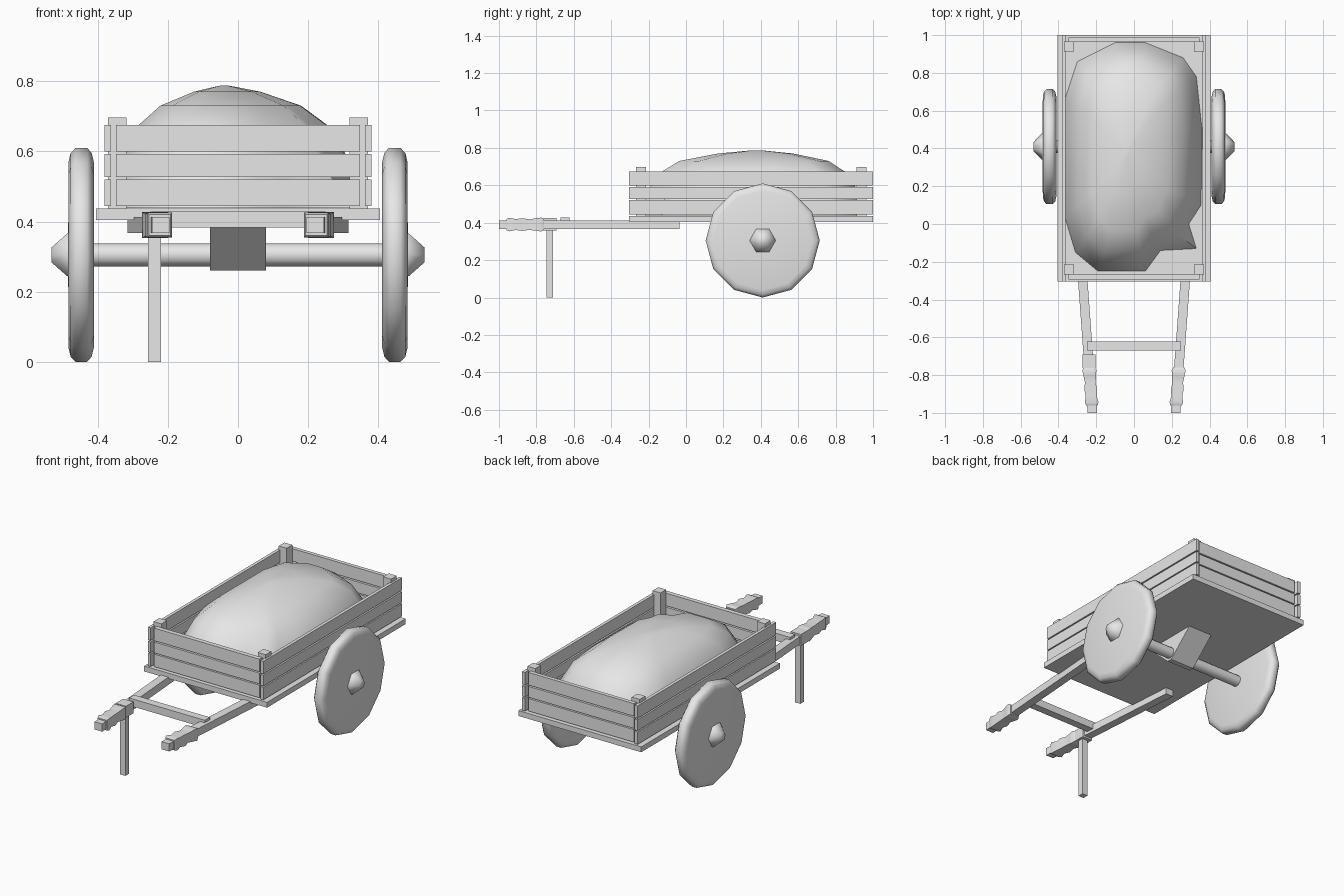
import bpy
import bmesh
from math import sin, cos, tau, radians

cube = bpy.data.objects.get("Cube")
if cube:
    bpy.data.objects.remove(cube, do_unlink=True)

COLOUR = (0.8, 0.8, 0.8, 1)
grey = bpy.data.materials.new("plain_grey")
grey.use_nodes = True
grey.diffuse_color = COLOUR
grey.node_tree.nodes["Principled BSDF"].inputs["Base Color"].default_value = COLOUR


def loft(name, rings, smooth=0):
    """Skin a list of equal point rings and cap both ends."""
    bm = bmesh.new()
    loops = [[bm.verts.new(p) for p in ring] for ring in rings]
    n = len(loops[0])
    for a, b in zip(loops, loops[1:]):
        for i in range(n):
            j = (i + 1) % n
            bm.faces.new((a[i], a[j], b[j], b[i]))
    bm.faces.new(loops[0])
    bm.faces.new(loops[-1])
    bmesh.ops.recalc_face_normals(bm, faces=bm.faces)
    mesh = bpy.data.meshes.new(name)
    bm.to_mesh(mesh)
    bm.free()
    mesh.materials.append(grey)
    obj = bpy.data.objects.new(name, mesh)
    bpy.context.collection.objects.link(obj)
    if smooth:
        bpy.ops.object.select_all(action='DESELECT')
        obj.select_set(True)
        bpy.context.view_layer.objects.active = obj
        bpy.ops.object.shade_smooth_by_angle(angle=radians(smooth))
    return obj


def square(x, y, z, hx, hz):
    """Rectangle in the xz plane."""
    return [(x - hx, y, z - hz), (x + hx, y, z - hz), (x + hx, y, z + hz), (x - hx, y, z + hz)]


def box(name, x, y, z):
    """Box from (min, max) pairs."""
    cx, cz = sum(x) / 2, sum(z) / 2
    hx, hz = (x[1] - x[0]) / 2, (z[1] - z[0]) / 2
    return loft(name, [square(cx, v, cz, hx, hz) for v in y])


WHEEL_Y, WHEEL_Z = 0.41, 0.305


def turned(name, side, profile, sides, smooth):
    """Turn (radius, x) pairs about the axle line."""
    rings = [[(side * x, WHEEL_Y + r * cos(tau * i / sides), WHEEL_Z + r * sin(tau * i / sides))
              for i in range(sides)] for r, x in profile]
    return loft(name, rings, smooth)


# Bed floor
box("bed_floor", (-0.405, 0.405), (-0.305, 1.0), (0.405, 0.437))

# Slatted walls
for i, z in enumerate([(0.445, 0.52), (0.527, 0.592), (0.6, 0.675)]):
    for s, label in ((-1, "right"), (1, "left")):
        xs = sorted((s * 0.362, s * 0.381))
        box(f"{label}_side_slat_{i}", xs, (-0.305, 1.0), z)
    box(f"front_slat_{i}", (-0.348, 0.348), (-0.295, -0.268), z)
    box(f"back_slat_{i}", (-0.348, 0.348), (0.965, 0.988), z)

# Corner posts
for s in (-1, 1):
    for y in (-0.268, 0.912):
        box("corner_post", sorted((s * 0.318, s * 0.37)), (y, y + 0.053), (0.437, 0.697))

# Axle and its wedge-shaped bearer
turned("axle", 1, [(0.033, -0.43), (0.033, 0.43)], 12, 40)
loft("axle_bearer", [[(x, 0.23, 0.405), (x, 0.58, 0.405), (x, 0.42, 0.26), (x, 0.39, 0.26)]
                     for x in (-0.08, 0.08)])

# Wheels and hubs
for s, label in ((-1, "right"), (1, "left")):
    turned(f"{label}_wheel", s, [(0.03, 0.41), (0.265, 0.411), (0.29, 0.417), (0.305, 0.43),
                                 (0.305, 0.463), (0.29, 0.477), (0.265, 0.483), (0.03, 0.484)],
           12, 60)
    turned(f"{label}_hub", s, [(0.07, 0.47), (0.07, 0.487), (0.025, 0.531)], 6, 65)


# Pulling shafts, splayed towards the bed
def shaft_x(y):
    return 0.22 + (y + 1) * 0.073


GRIP = [(-0.96, 0.03), (-0.945, 0.036), (-0.91, 0.029), (-0.875, 0.034),
        (-0.84, 0.028), (-0.805, 0.033), (-0.775, 0.037), (-0.76, 0.03)]
for s, label in ((-1, "right"), (1, "left")):
    loft(f"{label}_shaft", [square(s * shaft_x(y), y, 0.39, 0.025, 0.023) for y in (-1, -0.035)])
    loft(f"{label}_grip", [square(s * shaft_x(y), y, 0.39, h, h) for y, h in GRIP], 50)

# Crossbar, prop leg and its collar
box("crossbar", (-0.25, 0.25), (-0.67, -0.623), (0.383, 0.428))
box("leg_collar", (-0.273, -0.205), (-0.762, -0.692), (0.357, 0.425))
box("prop_leg", (-0.256, -0.22), (-0.746, -0.711), (0, 0.365))

# Heaped load: outline shrunk upwards, with one loose corner at the base
OUTLINE = [(0.06, 0.96), (0.26, 0.88), (0.33, 0.78), (0.36, 0.5), (0.355, 0.1), (0.29, 0.0),
           (0.27, -0.09), (0.14, -0.14), (0.06, -0.25), (-0.19, -0.25), (-0.31, -0.15),
           (-0.37, 0.05), (-0.37, 0.65), (-0.3, 0.86), (-0.1, 0.96)]
LEVELS = [(0.438, 1, 1), (0.56, 0.91, 0.94), (0.665, 0.77, 0.83),
          (0.73, 0.55, 0.66), (0.77, 0.26, 0.33), (0.787, 0.04, 0.04)]
heap = []
for z, sx, sy in LEVELS:
    ring = [(x * sx - 0.04 * (1 - sx), 0.38 + (y - 0.38) * sy, z) for x, y in OUTLINE]
    if sx == 1:
        ring[6] = (0.33, -0.13, z)
    heap.append(ring)
loft("heaped_load", heap, 60)
